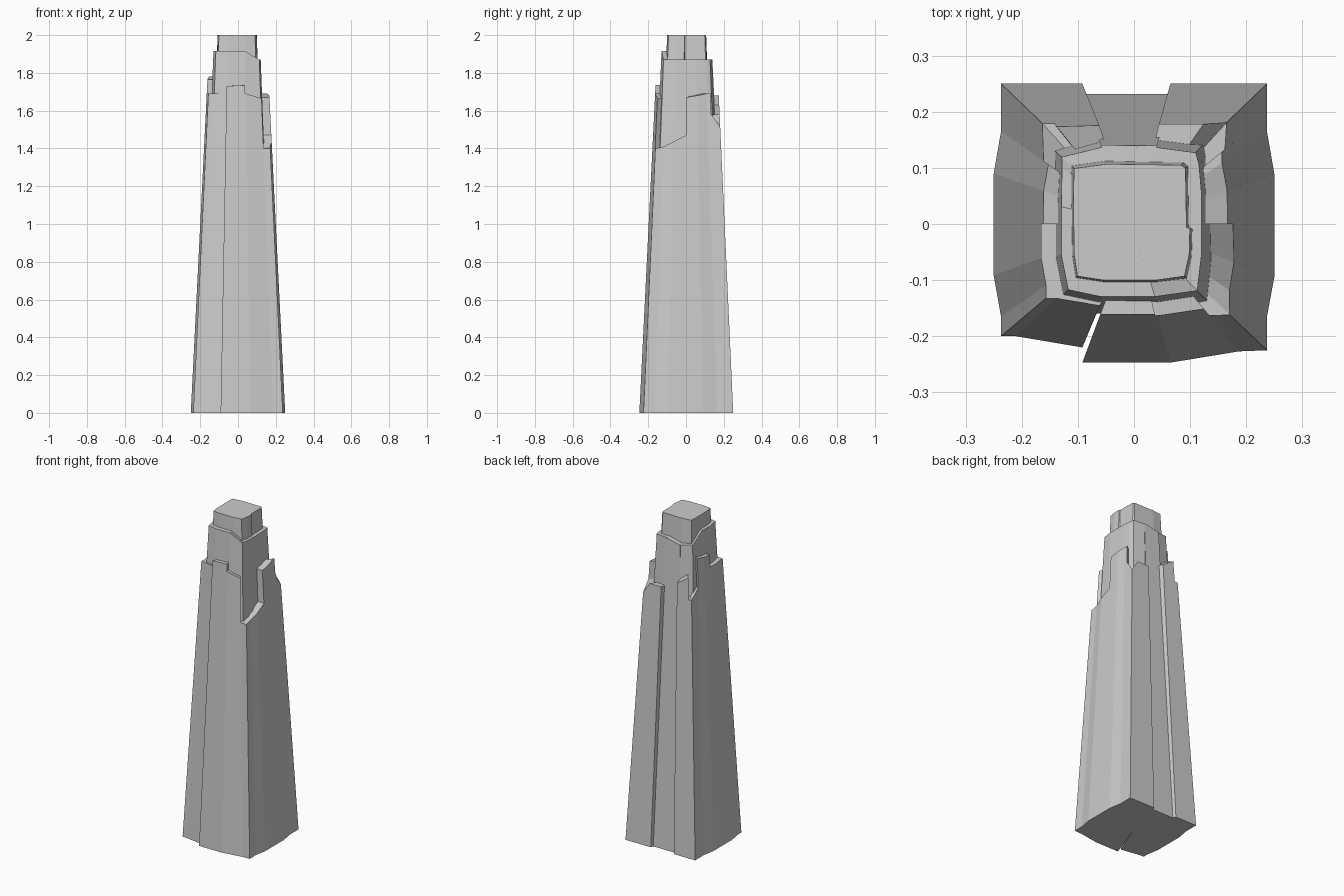
import bpy, bmesh

if "Cube" in bpy.data.objects:
    bpy.data.objects.remove(bpy.data.objects["Cube"])


def place(x, y, z, lean=None):
    # every wall tapers toward one point 5 units up; the back leans in less
    s = 1 - z / 5
    if lean is None:
        lean = 0.0045 * max(0, (y - 0.2) / 0.05)
    return (x * s, y * s + lean * z, z)


def panel(name, pts, z0=0, lean=None, closed=False, inner=0.5):
    """Tapered wedge: pts are (ground x, ground y, top height) along the outer wall."""
    bm = bmesh.new()
    centre = bm.verts.new((0, 0, z0))
    cols = []
    for x, y, z in pts:
        top = place(x, y, z, lean)
        low = bm.verts.new(place(x, y, z0, lean))
        cols.append((low, bm.verts.new(top),
                     bm.verts.new((top[0] * inner, top[1] * inner, z))))
    ring = cols + cols[:1] if closed else cols
    for (a, b, c), (d, e, f) in zip(ring, ring[1:]):
        bm.faces.new((a, d, e, b))
        bm.faces.new((b, e, f, c))
        bm.faces.new((c, f, centre))
        bm.faces.new((d, a, centre))
    if not closed:
        for a, b, c in (cols[0], cols[-1]):
            bm.faces.new((centre, a, b, c))
    if inner == 0:
        # solid cap: drop the inner walls and join the top to one point
        bmesh.ops.remove_doubles(bm, verts=[c[2] for c in cols], dist=0.001)
        dead = [f for f in bm.faces if centre in f.verts and
                any(v.co.z > z0 + 0.01 for v in f.verts)]
        bmesh.ops.delete(bm, geom=dead, context='FACES')
    bmesh.ops.recalc_face_normals(bm, faces=bm.faces)
    me = bpy.data.meshes.new(name)
    bm.to_mesh(me)
    bm.free()
    bpy.context.collection.objects.link(bpy.data.objects.new(name, me))


# Front facade panels
panel("front_left_panel", [(-.237, -.2, 1.69), (-.21, -.2, 1.69), (-.092, -.22, 1.69)])
panel("front_centre_panel", [(-.092, -.247, 1.73), (.057, -.247, 1.735)])
panel("front_right_panel", [(.057, -.247, 1.69), (.065, -.247, 1.69), (.187, -.227, 1.665)])

# Right facade panels, with the low setback at the front corner
panel("right_front_panel", [(.187, -.227, 1.4), (.237, -.225, 1.4), (.237, -.165, 1.41),
                            (.25, -.095, 1.435), (.25, 0, 1.47)])
panel("right_back_panel", [(.25, 0, 1.67), (.25, .09, 1.68), (.237, .165, 1.69), (.237, .195, 1.69)])

# Back facade panels and the recess between them
panel("back_right_corner", [(.237, .195, 1.58), (.237, .25, 1.515), (.181, .25, 1.58)])
panel("back_right_panel", [(.181, .25, 1.58), (.065, .25, 1.58)])
panel("back_recess", [(.066, .232, 1.87), (-.094, .232, 1.85)], lean=-.003)
panel("back_left_panel", [(-.092, .25, 1.63), (-.207, .25, 1.68)])
panel("back_left_corner", [(-.207, .25, 1.55), (-.237, .25, 1.55), (-.237, .165, 1.6)])

# Left facade panels
panel("left_back_panel", [(-.237, .165, 1.78), (-.25, .09, 1.77), (-.25, 0, 1.765)])
panel("left_front_panel", [(-.25, 0, 1.69), (-.25, -.092, 1.69), (-.237, -.165, 1.69), (-.237, -.2, 1.69)])

# Upper tier with a stepped parapet
panel("upper_tier", [
    (-.205, .19, 1.86), (-.088, .218, 1.85), (.064, .218, 1.87), (.176, .203, 1.87),
    (.185, .17, 1.87), (.192, .09, 1.87), (.192, -.09, 1.87), (.18, -.19, 1.87),
    (.06, -.21, 1.915), (-.095, -.21, 1.915), (-.19, -.19, 1.915), (-.21, -.09, 1.915),
    (-.21, .05, 1.915), (-.205, .16, 1.87)], z0=1.2, lean=0, closed=True)

# Crown block
crown = [(-.178, .165), (-.08, .178), (.14, .175), (.153, .165), (.156, -.01), (.166, -.015),
         (.164, -.09), (.15, -.155), (.065, -.167), (-.09, -.167), (-.168, -.155),
         (-.178, -.09), (-.18, .08)]
panel("crown", [(x, y, 2) for x, y in crown], z0=1.75, lean=0, closed=True, inner=0)
